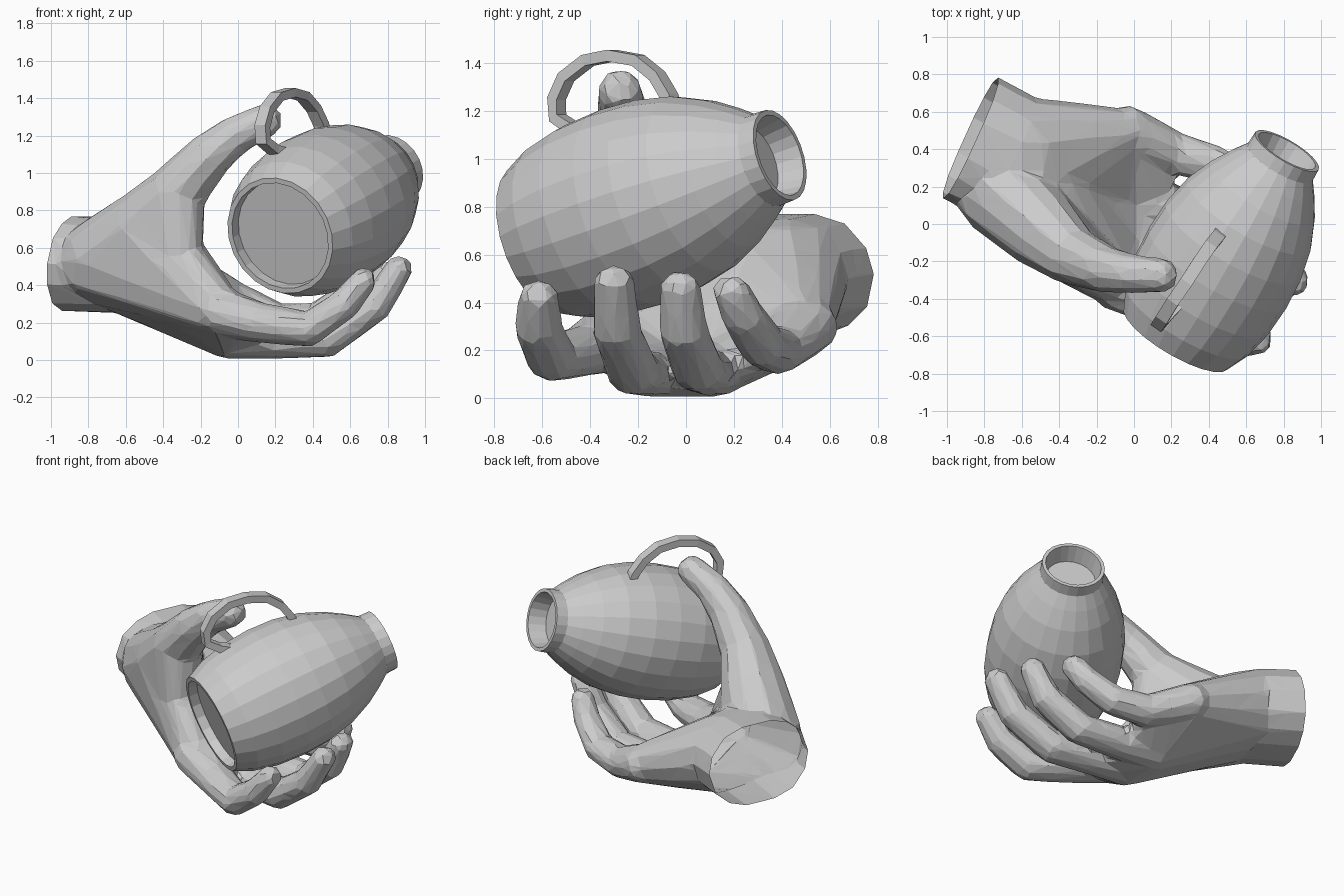
import bpy
import bmesh
from math import tau
from mathutils import Vector, Matrix

if "Cube" in bpy.data.objects:
    bpy.data.objects.remove(bpy.data.objects["Cube"], do_unlink=True)

stone = bpy.data.materials.new("grey_stone")
stone.use_nodes = True
colour = (0.6, 0.6, 0.6, 1)
stone.diffuse_color = colour
stone.node_tree.nodes["Principled BSDF"].inputs["Base Color"].default_value = colour


def finish(name, bm):
    mesh = bpy.data.meshes.new(name)
    bm.to_mesh(mesh)
    bm.free()
    mesh.materials.append(stone)
    obj = bpy.data.objects.new(name, mesh)
    bpy.context.collection.objects.link(obj)
    return obj


def hull(bm, *balls, widen=1):
    """Add the convex skin around a group of balls (x, y, z, radius)."""
    part = bmesh.new()
    for x, y, z, r in balls:
        place = Matrix.Translation((x, y, z)) @ Matrix.Diagonal((1, widen, 1, 1))
        bmesh.ops.create_icosphere(part, subdivisions=2, radius=r, matrix=place)
    out = bmesh.ops.convex_hull(part, input=part.verts)
    junk = {g for g in out["geom_interior"] + out["geom_unused"]
            if isinstance(g, bmesh.types.BMVert)}
    bmesh.ops.delete(part, geom=list(junk), context="VERTS")
    mesh = bpy.data.meshes.new("part")
    part.to_mesh(mesh)
    part.free()
    bm.from_mesh(mesh)
    bpy.data.meshes.remove(mesh)


def chain(bm, balls, widen=1):
    for a, b in zip(balls, balls[1:]):
        hull(bm, a, b, widen=widen)


# Fingers, from knuckle to tip
index = [(-.1, -.31, .26, .135), (.12, -.42, .2, .11), (.38, -.56, .165, .095),
         (.56, -.615, .29, .087), (.67, -.615, .425, .072)]
middle = [(-.05, -.12, .13, .125), (.2, -.16, .105, .1), (.48, -.22, .11, .097),
          (.73, -.29, .285, .088), (.86, -.3, .485, .074)]
ring = [(-.05, .12, .13, .125), (.2, .09, .11, .1), (.48, .05, .12, .095),
        (.7, -.01, .28, .088), (.8, -.025, .46, .074)]
little = [(-.03, .49, .3, .125), (.22, .38, .2, .1), (.43, .32, .22, .09),
          (.58, .24, .34, .08), (.65, .19, .445, .07)]
fingers = [index, middle, ring, little]

hand_bm = bmesh.new()
for finger in fingers:
    chain(hand_bm, finger, widen=1.18)

# Palm, cupped between neighbouring knuckles, with webs between the fingers
heel = [(-.62, .2, .5, .245), (-.6, .435, .5, .25)]
for a, b in zip(fingers, fingers[1:]):
    hull(hand_bm, *heel, a[0], b[0])
    webs = [(*Vector(f[0][:3]).lerp(Vector(f[1][:3]), .75), .075) for f in (a, b)]
    hull(hand_bm, a[0], b[0], *webs)

# Wrist, run past the cut
hull(hand_bm, *heel, (-1.2, .525, .535, .263), (-1.12, .7, .535, .263))

# Thumb and the web beside it
thumb = [(-.72, .18, .53, .245), (-.5, -.02, .71, .215), (-.33, -.17, .9, .16),
         (-.17, -.235, 1.08, .13), (-.02, -.265, 1.2, .107), (.145, -.275, 1.28, .094)]
chain(hand_bm, thumb)
hull(hand_bm, thumb[0], thumb[1], (-.3, -.22, .55, .115), index[0])
hull(hand_bm, thumb[1], thumb[2], (-.3, -.22, .55, .115))

# Fuse the hand, cut the wrist open, then reduce to facets
rough = finish("rough_hand", hand_bm)
mod = rough.modifiers.new("fuse", "REMESH")
mod.mode = "VOXEL"
mod.voxel_size = .02
mod = rough.modifiers.new("soften", "SMOOTH")
mod.iterations = 4
graph = bpy.context.evaluated_depsgraph_get()
fused = bmesh.new()
fused.from_mesh(rough.evaluated_get(graph).to_mesh())
bpy.data.objects.remove(rough, do_unlink=True)
bmesh.ops.bisect_plane(fused, geom=fused.verts[:] + fused.edges[:] + fused.faces[:],
                       plane_co=(-.865, .475, .53), plane_no=(-.9, .41, .12),
                       clear_outer=True)
for face in fused.faces:
    face.smooth = False
hand = finish("hand", fused)
mod = hand.modifiers.new("facets", "DECIMATE")
mod.ratio = 1500 / (2 * len(hand.data.polygons))

# Jar, turned around its slanted axis, with hollow base and neck
base = Vector((.225, -.61, .665))
axis = Vector((.488, .824, .288)).normalized()
profile = [(.06, 0), (.06, .29), (0, .295), (0, .323), (.12, .378), (.28, .414),
           (.46, .426), (.63, .417), (.8, .382), (.95, .32), (1.06, .255),
           (1.14, .2), (1.215, .197), (1.215, .175), (1.1, .155), (1.1, 0)]
jar_bm = bmesh.new()
points = [jar_bm.verts.new((r, 0, h)) for h, r in profile]
edges = [jar_bm.edges.new(pair) for pair in zip(points, points[1:])]
bmesh.ops.spin(jar_bm, geom=points + edges, cent=(0, 0, 0), axis=(0, 0, 1),
               angle=tau, steps=22)
bmesh.ops.remove_doubles(jar_bm, verts=jar_bm.verts, dist=.001)
bmesh.ops.recalc_face_normals(jar_bm, faces=jar_bm.faces)
turn = Vector((0, 0, 1)).rotation_difference(axis).to_matrix().to_4x4()
bmesh.ops.transform(jar_bm, matrix=Matrix.Translation(base) @ turn, verts=jar_bm.verts)
finish("jar", jar_bm)

# Loop handle, a flat band swept along an arc
path = [(.28, -.38, 1.1), (.19, -.47, 1.125), (.135, -.535, 1.17), (.13, -.54, 1.25),
        (.155, -.5, 1.34), (.21, -.41, 1.41), (.28, -.31, 1.43), (.35, -.2, 1.41),
        (.405, -.12, 1.345), (.445, -.07, 1.26), (.46, -.05, 1.2)]
path = [Vector(p) for p in path]
side = Vector((.82, -.57, 0))
loop_bm = bmesh.new()
rings = []
for i, p in enumerate(path):
    along = path[min(i + 1, len(path) - 1)] - path[max(i - 1, 0)]
    out = along.cross(side).normalized()
    rings.append([loop_bm.verts.new(p + side * (s * .035) + out * (o * .024))
                  for s, o in ((-1, -1), (1, -1), (1, 1), (-1, 1))])
for a, b in zip(rings, rings[1:]):
    for k in range(4):
        n = (k + 1) % 4
        loop_bm.faces.new((a[k], a[n], b[n], b[k]))
for end in (rings[0], rings[-1]):
    loop_bm.faces.new(end)
bmesh.ops.recalc_face_normals(loop_bm, faces=loop_bm.faces)
finish("loop_handle", loop_bm)
